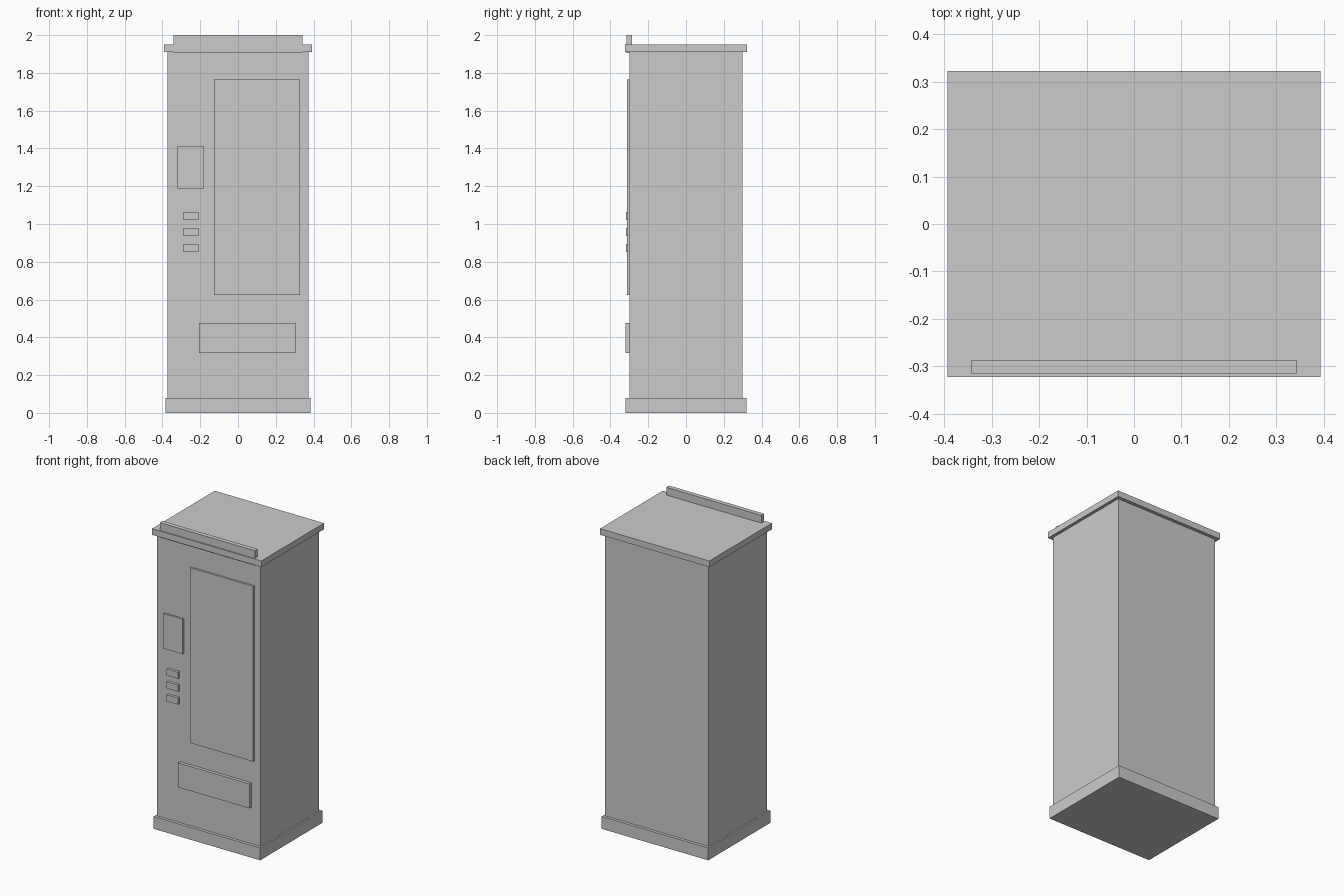
import bpy


def box(name, x, y, z):
    """Box from (min, max) ranges along each axis."""
    bpy.ops.mesh.primitive_cube_add(size=1)
    ob = bpy.context.object
    ob.name = ob.data.name = name
    lo, hi = zip(x, y, z)
    for v in ob.data.vertices:
        v.co = [hi[i] if v.co[i] > 0 else lo[i] for i in range(3)]
    return ob


FRONT = -0.30

# Cabinet, plinth and overhanging top
box("cabinet", (-0.373, 0.373), (FRONT, 0.30), (0.08, 1.91))
box("base_plinth", (-0.383, 0.383), (-0.319, 0.319), (0, 0.08))
box("top_cap", (-0.393, 0.393), (-0.322, 0.322), (1.91, 1.95))

# Raised sign board along the front of the top
box("sign_board", (-0.342, 0.342), (-0.315, -0.286), (1.904, 2.0))

# Display window, payment panel and pickup tray
box("display_window", (-0.127, 0.328), (-0.313, FRONT + 0.005), (0.625, 1.764))
box("payment_panel", (-0.321, -0.18), (-0.312, FRONT + 0.005), (1.187, 1.414))
box("pickup_tray", (-0.207, 0.307), (-0.321, FRONT + 0.005), (0.318, 0.477))

# Column of selection buttons
for i in range(3):
    z = 1.042 - i * 0.084
    box(f"button_{i + 1}", (-0.291, -0.21), (-0.317, FRONT + 0.005), (z - 0.021, z + 0.021))
